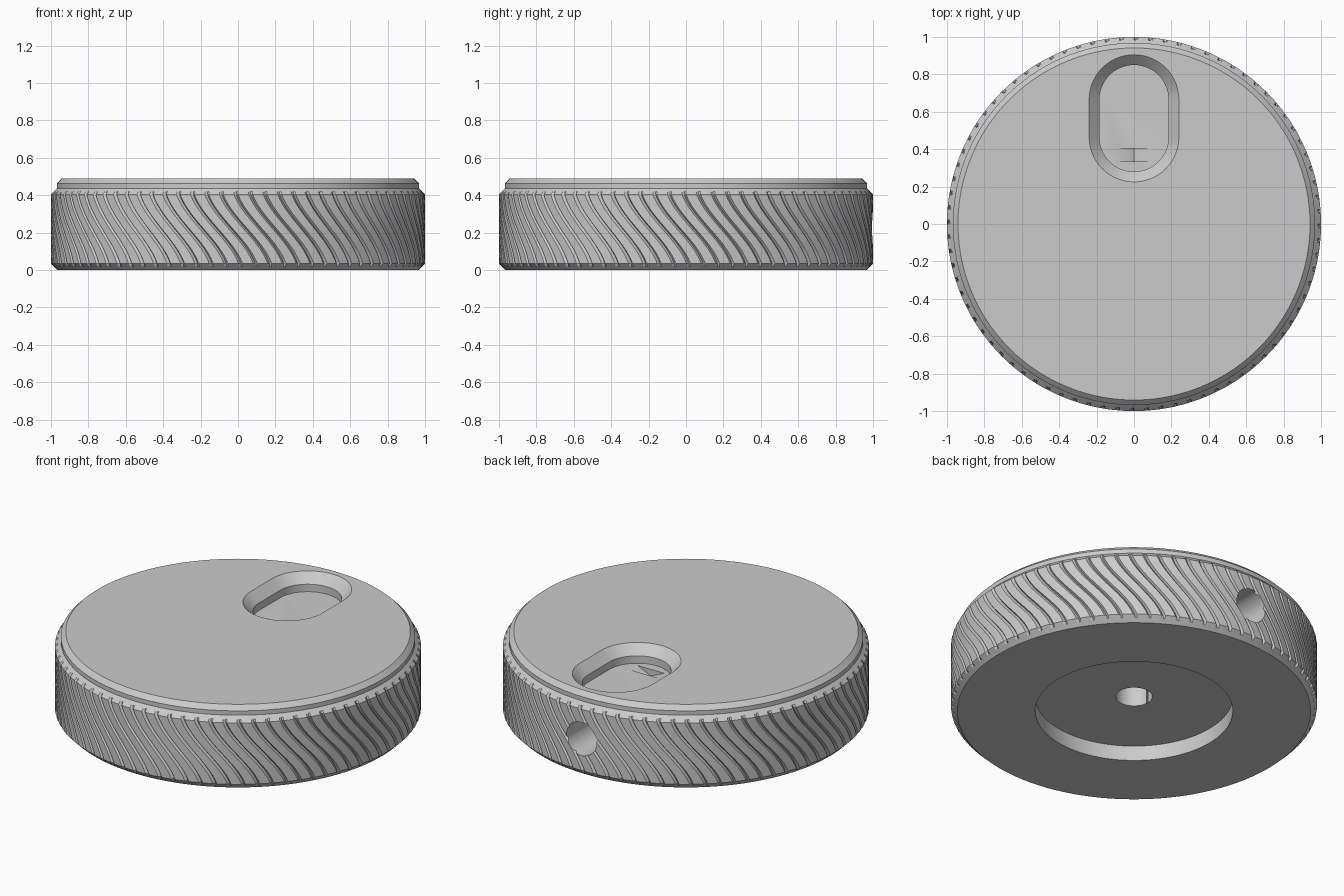
import bpy, bmesh, math

cube = bpy.data.objects.get("Cube")
if cube:
    bpy.data.objects.remove(cube, do_unlink=True)

grey = bpy.data.materials.new("plain grey")
grey.use_nodes = True
colour = (0.6, 0.6, 0.6, 1)
grey.diffuse_color = colour
grey.node_tree.nodes["Principled BSDF"].inputs["Base Color"].default_value = colour

TEETH, GROOVE, TWIST = 80, 0.015, 0.26
WALL_LOW, WALL_HIGH, STEPS = 0.035, 0.405, 14


def loft(name, rings):
    """Solid skinned through closed rings of equal length, bottom to top."""
    bm = bmesh.new()
    loops = [[bm.verts.new(p) for p in ring] for ring in rings]
    n = len(loops[0])
    for a, b in zip(loops, loops[1:]):
        for i in range(n):
            j = (i + 1) % n
            bm.faces.new((a[i], a[j], b[j], b[i]))
    bm.faces.new(loops[0][::-1])
    bm.faces.new(loops[-1])
    bmesh.ops.recalc_face_normals(bm, faces=bm.faces)
    mesh = bpy.data.meshes.new(name)
    bm.to_mesh(mesh)
    bm.free()
    mesh.materials.append(grey)
    obj = bpy.data.objects.new(name, mesh)
    bpy.context.collection.objects.link(obj)
    return obj


def circle(r, z, n=96):
    return [(r * math.cos(math.tau * i / n), r * math.sin(math.tau * i / n), z) for i in range(n)]


def capsule(r, z, low=0.465, high=0.665, n=32):
    """Upright rounded slot outline."""
    ring = []
    for centre, start in ((high, 0), (low, math.pi)):
        for i in range(n + 1):
            a = start + math.pi * i / n
            ring.append((r * math.cos(a), centre + r * math.sin(a), z))
    return ring


def grooved_ring(r, z):
    """Knob outline at one height, with the swept grooves cut into it."""
    t = min(1, max(0, (WALL_HIGH - z) / (WALL_HIGH - WALL_LOW)))
    turn = TWIST * (0.5 * t + 0.5 * t * t * (3 - 2 * t))
    ring = []
    for k in range(TEETH):
        for phase, depth in ((0, 0), (0.36, 0), (0.72, 0), (0.88, 1)):
            a = math.tau * (k + phase) / TEETH + turn
            rr = min(r, 1 - GROOVE * depth)
            ring.append((rr * math.cos(a), rr * math.sin(a), z))
    return ring


# Knob body: bottom bevel, grooved wall, stepped and chamfered rim
profile = [(0.965, 0), (0.985, 0.02)]
profile += [(1, WALL_LOW + (WALL_HIGH - WALL_LOW) * i / STEPS) for i in range(STEPS + 1)]
profile += [(0.985, 0.42), (0.968, 0.437), (0.968, 0.463), (0.941, 0.49)]
knob = loft("knob_body", [grooved_ring(r, z) for r, z in profile])

# Cutters: finger pocket, underside recess, shaft bore, side screw hole
pocket = loft("pocket_cutter", [capsule(0.185, 0.39), capsule(0.185, 0.435),
                                capsule(0.24, 0.49), capsule(0.26, 0.51)])
recess = loft("recess_cutter", [circle(0.54, -0.1), circle(0.54, 0.09)])
bore = loft("bore_cutter", [circle(0.1, 0.05, 48), circle(0.1, 0.36, 48)])
screw = loft("screw_hole_cutter", [circle(0.1, 0, 48), circle(0.1, 1.2, 48)])
screw.rotation_euler.x = -math.pi / 2
screw.location.z = 0.225

# Small V-shaped notch in the pocket floor
notch = loft("notch_cutter", [[(-0.09, y, 0.39), (0, y, 0.35), (0.09, y, 0.39),
                               (0.09, y, 0.42), (-0.09, y, 0.42)] for y in (0.335, 0.405)])

for cutter in (recess, bore, screw, pocket, notch):
    mod = knob.modifiers.new(cutter.name, "BOOLEAN")
    mod.operation = "DIFFERENCE"
    mod.solver = "EXACT"
    mod.object = cutter

# Apply the cuts and discard the cutters
bpy.context.view_layer.update()
graph = bpy.context.evaluated_depsgraph_get()
cut_mesh = bpy.data.meshes.new_from_object(knob.evaluated_get(graph))
knob.modifiers.clear()
knob.data = cut_mesh
for cutter in (recess, bore, screw, pocket, notch):
    bpy.data.objects.remove(cutter, do_unlink=True)

bpy.ops.object.select_all(action="DESELECT")
knob.select_set(True)
bpy.context.view_layer.objects.active = knob
bpy.ops.object.shade_smooth_by_angle(angle=math.radians(25))
